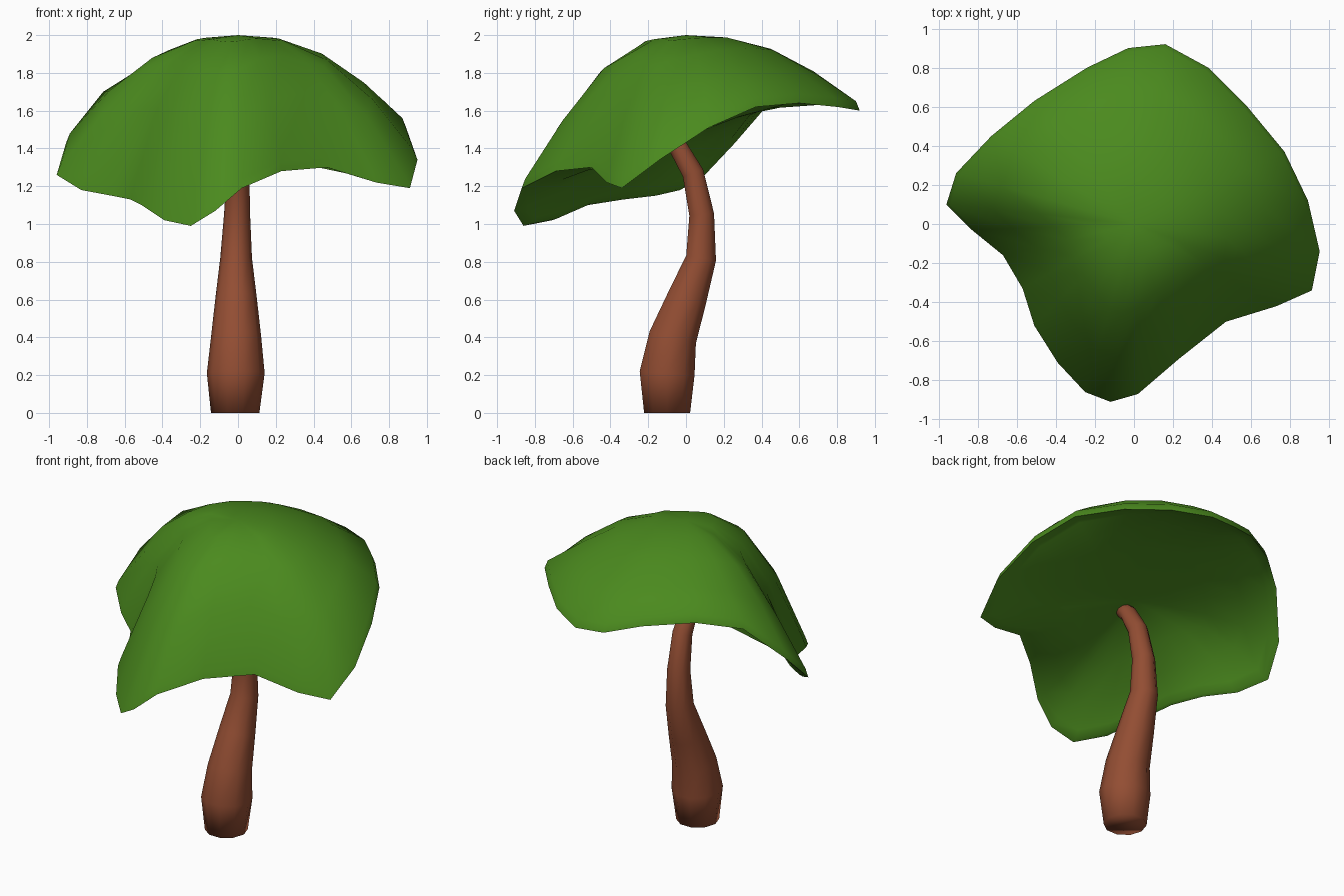
import bpy, bmesh, math
from mathutils import Vector

if "Cube" in bpy.data.objects:
    bpy.data.objects.remove(bpy.data.objects["Cube"])


def material(name, rgb):
    m = bpy.data.materials.new(name)
    m.diffuse_color = (*rgb, 1)
    m.use_nodes = True
    m.node_tree.nodes["Principled BSDF"].inputs["Base Color"].default_value = m.diffuse_color
    return m


def loft(name, rings, mat, start=None, end=None):
    """Skin a list of closed rings; optional pole points close the ends with fans."""
    bm = bmesh.new()
    loops = [[bm.verts.new(p) for p in r] for r in rings]
    n = len(loops[0])
    for a, b in zip(loops, loops[1:]):
        for i in range(n):
            j = (i + 1) % n
            bm.faces.new((a[i], a[j], b[j], b[i]))
    for loop, pole in ((loops[0], start), (loops[-1], end)):
        if pole is None:
            bm.faces.new(loop)
        else:
            v = bm.verts.new(pole)
            for i in range(n):
                bm.faces.new((loop[i], loop[(i + 1) % n], v))
    bmesh.ops.recalc_face_normals(bm, faces=bm.faces)
    me = bpy.data.meshes.new(name)
    bm.to_mesh(me)
    bm.free()
    ob = bpy.data.objects.new(name, me)
    bpy.context.collection.objects.link(ob)
    me.materials.append(mat)
    bpy.ops.object.select_all(action='DESELECT')
    ob.select_set(True)
    bpy.context.view_layer.objects.active = ob
    bpy.ops.object.shade_smooth_by_angle(angle=math.radians(110))
    return ob


# Canopy: wavy rim, domed top and shallower hollow underside
rim = [(0.16, 0.92, 1.60), (0.38, 0.80, 1.62), (0.58, 0.60, 1.64), (0.77, 0.37, 1.62),
       (0.89, 0.12, 1.51), (0.95, -0.14, 1.34), (0.91, -0.34, 1.19), (0.73, -0.42, 1.22),
       (0.47, -0.50, 1.30), (0.23, -0.69, 1.28), (0.02, -0.87, 1.19), (-0.12, -0.91, 1.07),
       (-0.25, -0.86, 0.99), (-0.39, -0.71, 1.02), (-0.51, -0.52, 1.10), (-0.57, -0.33, 1.13),
       (-0.67, -0.16, 1.15), (-0.83, -0.03, 1.18), (-0.96, 0.10, 1.26), (-0.91, 0.26, 1.43),
       (-0.73, 0.45, 1.65), (-0.51, 0.63, 1.70), (-0.24, 0.80, 1.67), (-0.03, 0.90, 1.61)]


def smoothed(values, passes):
    for _ in range(passes):
        values = [(values[i - 1] + 2 * values[i] + values[(i + 1) % len(values)]) / 4
                  for i in range(len(values))]
    return values


def top_ring(t, passes):
    """Dome ring whose steepness is evened out around the tree towards the crown."""
    steep = smoothed([(2 - z) / (x * x + y * y) for x, y, z in rim], passes)
    return [(x * t, y * t, 2 - k * (x * x + y * y) * t ** 2.4)
            for (x, y, z), k in zip(rim, steep)]


def under_ring(t):
    smooth_z = smoothed([z for x, y, z in rim], 0 if t > 0.9 else int(14 * (1 - t)))
    ring = []
    for (x, y, _), z in zip(rim, smooth_z):
        inner = 1.49 + 0.28 * y * t
        ring.append((x * t, y * t, inner + (z - inner) * t ** 2.2))
    return ring


lip = [(x * 0.978, y * 0.978, z + 0.05) for x, y, z in rim]
rings = [top_ring(0.24, 6), top_ring(0.5, 4), top_ring(0.75, 2), lip, rim]
rings += [[(x * 0.965, y * 0.965, z + 0.008) for x, y, z in rim]]
rings += [under_ring(t) for t in (0.92, 0.75, 0.5, 0.25)]
loft("canopy", rings, material("leaf_green", (0.07, 0.255, 0.013)),
     start=(0, 0, 2.0), end=(0, 0, 1.49))

# Trunk: tapering bent tube, each ring square to the path (y, z, radius, x)
path = [(-0.10, 0.00, 0.128, -0.015), (-0.10, 0.21, 0.153, -0.012), (-0.07, 0.40, 0.133, -0.01),
        (0.005, 0.605, 0.11, -0.01), (0.08, 0.82, 0.084, -0.01), (0.083, 1.05, 0.069, -0.005),
        (0.037, 1.27, 0.06, 0), (-0.05, 1.42, 0.052, 0), (-0.13, 1.50, 0.045, 0)]
pts = [Vector((p[3], p[0], p[1])) for p in path]
rings = []
for i, c in enumerate(pts):
    d = pts[min(i + 1, len(pts) - 1)] - pts[max(i - 1, 0)]
    d = Vector((0, 0, 1)) if i == 0 else d.normalized()
    u = Vector((1, 0, 0))
    v = d.cross(u).normalized()
    rings.append([c + path[i][2] * (u * math.cos(a) + v * math.sin(a))
                  for a in (math.tau * k / 10 for k in range(10))])
loft("trunk", rings, material("bark_brown", (0.29, 0.075, 0.033)))
